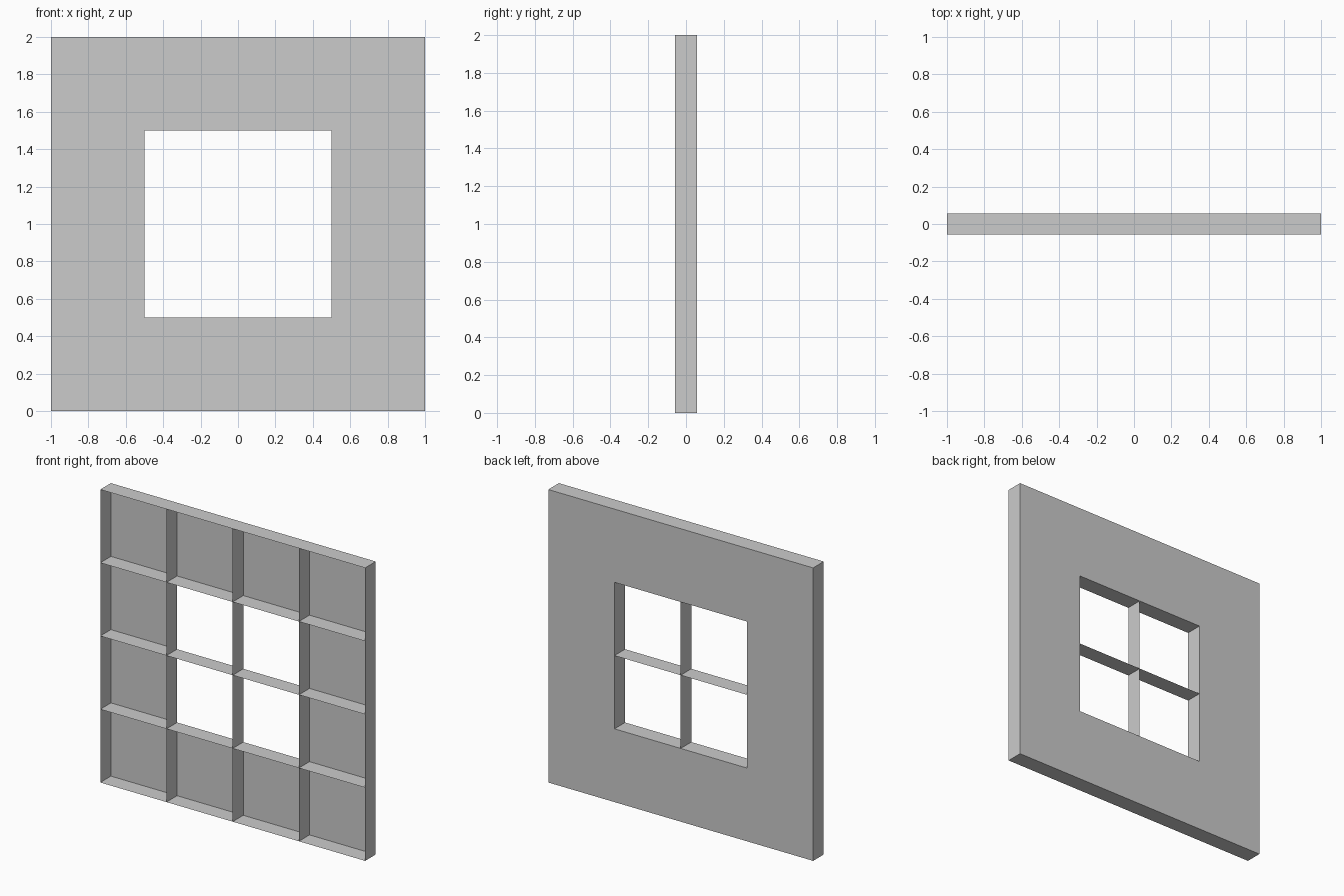
import bpy, bmesh

if "Cube" in bpy.data.objects:
    bpy.data.objects.remove(bpy.data.objects["Cube"])

CELL = 0.5      # grid spacing
N = 4           # cells per side
D = 0.057       # half depth


def make_object(name, quads):
    bm = bmesh.new()
    for q in quads:
        bm.faces.new([bm.verts.new(p) for p in q])
    bmesh.ops.remove_doubles(bm, verts=bm.verts, dist=1e-5)
    mesh = bpy.data.meshes.new(name)
    bm.to_mesh(mesh)
    bm.free()
    obj = bpy.data.objects.new(name, mesh)
    bpy.context.collection.objects.link(obj)
    return obj


xs = [-1 + CELL * i for i in range(N + 1)]
zs = [CELL * i for i in range(N + 1)]

# Thin back sheet: outer ring of cells, leaving the 2 x 2 window open
make_object("back_panel", [
    [(xs[i], D, zs[j]), (xs[i], D, zs[j + 1]),
     (xs[i + 1], D, zs[j + 1]), (xs[i + 1], D, zs[j])]
    for i in range(N) for j in range(N)
    if i in (0, N - 1) or j in (0, N - 1)])

# Paper-thin upright ribs, including the two side edges
make_object("upright_ribs", [
    [(x, -D, zs[j]), (x, D, zs[j]), (x, D, zs[j + 1]), (x, -D, zs[j + 1])]
    for x in xs for j in range(N)])

# Paper-thin level ribs, including the top and bottom edges
make_object("level_ribs", [
    [(xs[i], -D, z), (xs[i + 1], -D, z), (xs[i + 1], D, z), (xs[i], D, z)]
    for z in zs for i in range(N)])
